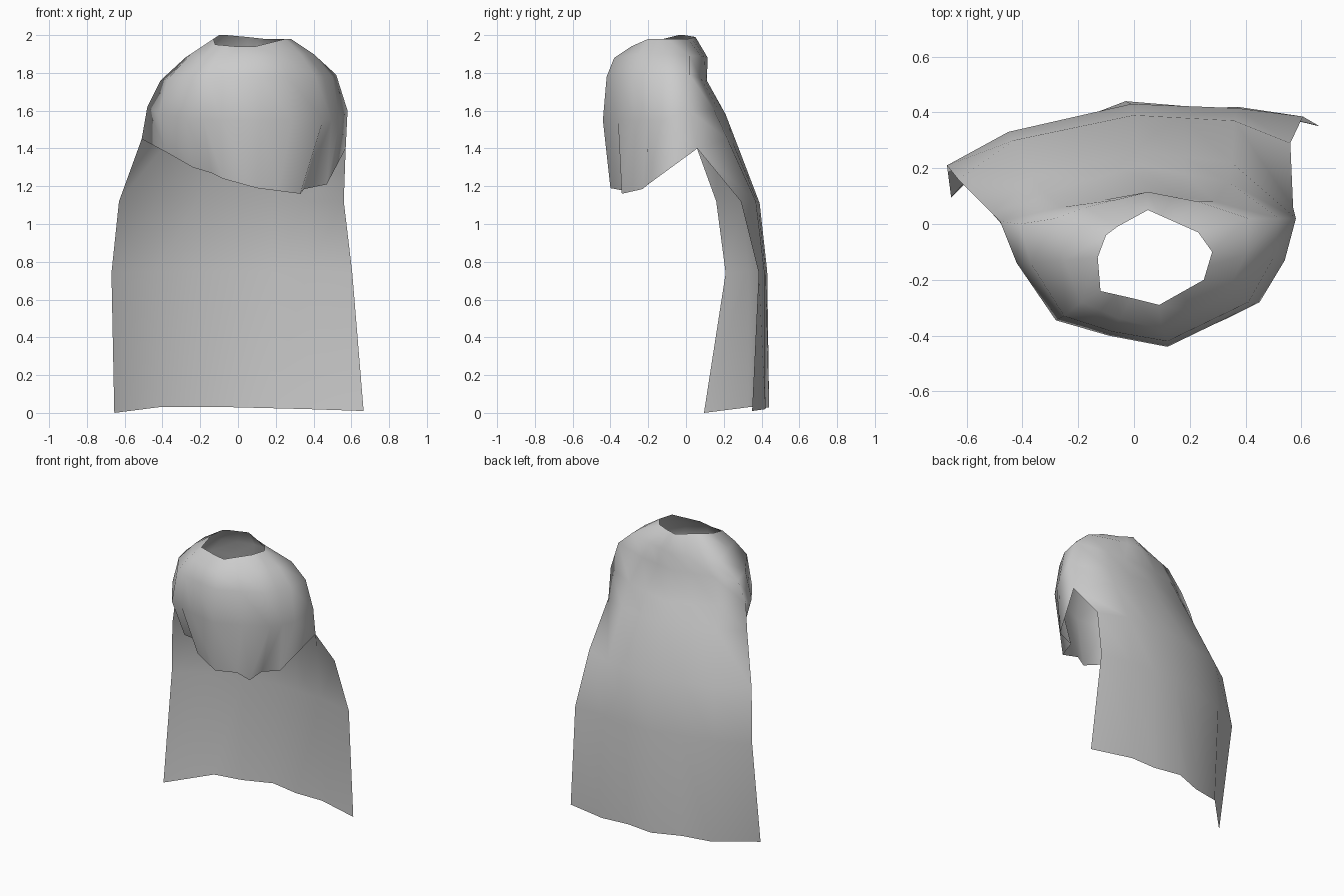
import bpy
import bmesh
from mathutils import Vector


def mid(a, b, push=(0, 0, 0)):
    """Column halfway between two others; push moves its hem to make a fold."""
    col = [(Vector(p) + Vector(q)) / 2 for p, q in zip(a, b)]
    col[-1] += Vector(push)
    return [tuple(p) for p in col]


# Side seams, from neck over the shoulder to the floor
left_side = [(-.10, -.04, 2.0), (-.28, .02, 1.88), (-.41, .0, 1.76), (-.48, .01, 1.62),
             (-.51, .04, 1.45), (-.63, .16, 1.12), (-.67, .21, .74), (-.655, .095, 0)]
right_side = [(.23, -.03, 1.98), (.41, .02, 1.89), (.52, .02, 1.79), (.58, .02, 1.6),
              (.57, .06, 1.4), (.56, .29, 1.12), (.605, .385, .74), (.665, .35, .01)]

# Front bib, columns running from left to right, with pleats pushed in at the hem
bib = [
    [(-.13, -.12, 1.98), (-.25, -.13, 1.90), (-.37, -.14, 1.77), (-.42, -.14, 1.58), (-.38, -.11, 1.38)],
    [(-.12, -.24, 1.95), (-.19, -.28, 1.88), (-.25, -.33, 1.78), (-.28, -.345, 1.56), (-.24, -.26, 1.30)],
    [(-.01, -.265, 1.94), (-.05, -.34, 1.88), (-.08, -.385, 1.78), (-.09, -.40, 1.55), (-.08, -.34, 1.24)],
    [(.09, -.29, 1.94), (.10, -.38, 1.88), (.12, -.42, 1.78), (.12, -.44, 1.55), (.10, -.40, 1.19)],
    [(.25, -.20, 1.98), (.33, -.25, 1.90), (.41, -.28, 1.78), (.45, -.28, 1.55), (.33, -.34, 1.16)],
    [(.28, -.10, 1.98), (.40, -.11, 1.90), (.50, -.12, 1.78), (.54, -.13, 1.55), (.47, -.20, 1.21)],
]
front = [bib[0], bib[1], mid(bib[1], bib[2], (.02, .07, 0)), bib[2], bib[3],
         mid(bib[3], bib[4], (0, .05, 0)), bib[4],
         mid(bib[4], bib[5], (-.05, .04, 0)), bib[5]]

# Back drape, main columns from right to left
back_r = [(.14, .01, 1.98), (.23, .08, 1.89), (.29, .08, 1.77), (.34, .15, 1.6),
          (.35, .22, 1.45), (.36, .37, 1.12), (.37, .415, .75), (.37, .42, .02)]
back_c = [(.05, .05, 1.99), (.05, .115, 1.88), (.03, .11, 1.76), (.02, .21, 1.58),
          (.01, .26, 1.45), (0, .39, 1.11), (-.01, .43, .75), (-.03, .44, .03)]
back_l = [(-.06, -.01, 2.0), (-.17, .06, 1.88), (-.26, .06, 1.77), (-.32, .11, 1.6),
          (-.36, .17, 1.45), (-.43, .30, 1.12), (-.45, .33, .75), (-.42, .33, .03)]
back = [back_r, mid(back_r, back_c, (0, -.02, 0)), back_c,
        mid(back_c, back_l, (0, -.02, 0)), back_l]

# Cape: one closed loop of columns, the front ones stop at the short hem
columns = front + [right_side] + back + [left_side]
bm = bmesh.new()
grid = [[bm.verts.new(p) for p in col] for col in columns]
for i, a in enumerate(grid):
    b = grid[(i + 1) % len(grid)]
    for r in range(min(len(a), len(b)) - 1):
        bm.faces.new((a[r], a[r + 1], b[r + 1], b[r]))
mesh = bpy.data.meshes.new("cape")
bm.to_mesh(mesh)
bm.free()
cape = bpy.data.objects.new("cape", mesh)
bpy.context.collection.objects.link(cape)
for poly in mesh.polygons:
    poly.use_smooth = True
